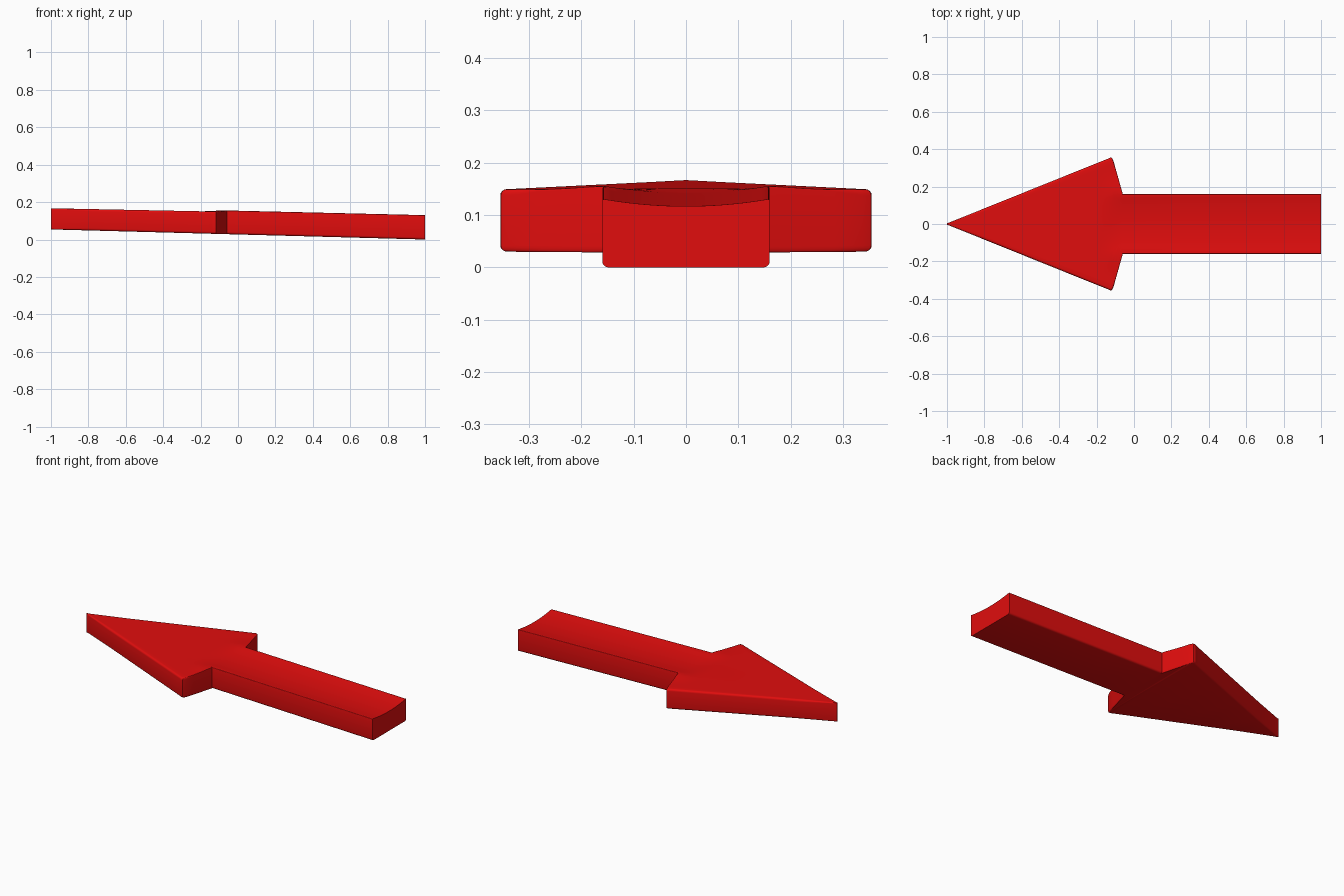
import bpy, bmesh, math

if "Cube" in bpy.data.objects:
    bpy.data.objects.remove(bpy.data.objects["Cube"])

# Plan outline as half widths along the length (x, half width)
OUTLINE = [(-1.0, 0.004), (-0.985, 0.009), (-0.14, 0.349), (-0.128, 0.355),
           (-0.118, 0.354), (-0.11, 0.338), (-0.06, 0.16), (1.0, 0.16)]
SEG = 24


def half_width(x):
    for (x0, w0), (x1, w1) in zip(OUTLINE, OUTLINE[1:]):
        if x <= x1:
            return w0 + (w1 - w0) * (x - x0) / (x1 - x0)
    return OUTLINE[-1][1]


def top_z(x, y):
    # Flat head blending into a dished shaft
    head = 0.147 - 0.02 * x
    d = max(0.0, 1 - (y / 0.16) ** 2)
    shaft = 0.156 - 0.0235 * (x + 0.06) - 0.014 * d
    t = min(1.0, max(0.0, (x + 0.2) / 0.14))
    t = t * t * (3 - 2 * t)
    if abs(y) > 0.16:
        t *= max(0.0, 1 - (abs(y) - 0.16) / 0.1)
    return head + (shaft - head) * t


def section(x):
    w = half_width(x)
    r = min(0.012, w * 0.6)
    bottom = 0.027 - 0.027 * x
    rt = r if x < -0.1 else 0.004
    arc = [math.radians(a) for a in (0, 22.5, 45, 67.5)]
    pts = []
    # Top surface, left to right
    flat = w - rt
    for i in range(SEG + 1):
        y = -flat + 2 * flat * i / SEG
        pts.append((x, y, top_z(x, y)))
    # Rounded right side, underside, rounded left side
    edge = top_z(x, flat)
    right = [(flat + rt * math.cos(a), edge - rt + rt * math.sin(a)) for a in reversed(arc)]
    right += [(w - r + r * math.cos(a), bottom + r - r * math.sin(a)) for a in arc]
    right.append((w - r, bottom))
    pts += [(x, y, z) for y, z in right]
    pts += [(x, -y, z) for y, z in reversed(right)]
    return pts


# Stations: outline corners plus extra cuts where the dish fades in
xs = sorted({p[0] for p in OUTLINE} | {-0.8, -0.6, -0.4, -0.2, -0.18, -0.16,
            -0.095, -0.08, -0.07, 0.25, 0.6})
bm = bmesh.new()
rings = [[bm.verts.new(p) for p in section(x)] for x in xs]
for a, b in zip(rings, rings[1:]):
    n = len(a)
    for i in range(n):
        j = (i + 1) % n
        bm.faces.new((a[i], a[j], b[j], b[i]))
bm.faces.new(rings[0])
bm.faces.new(rings[-1])
bmesh.ops.recalc_face_normals(bm, faces=bm.faces)

mesh = bpy.data.meshes.new("arrow")
bm.to_mesh(mesh)
bm.free()
arrow = bpy.data.objects.new("arrow", mesh)
bpy.context.collection.objects.link(arrow)

red = bpy.data.materials.new("red")
red.diffuse_color = (0.75, 0.004, 0.004, 1)
red.use_nodes = True
red.node_tree.nodes["Principled BSDF"].inputs["Base Color"].default_value = red.diffuse_color
mesh.materials.append(red)

bpy.context.view_layer.objects.active = arrow
arrow.select_set(True)
bpy.ops.object.shade_smooth_by_angle(angle=math.radians(35))
